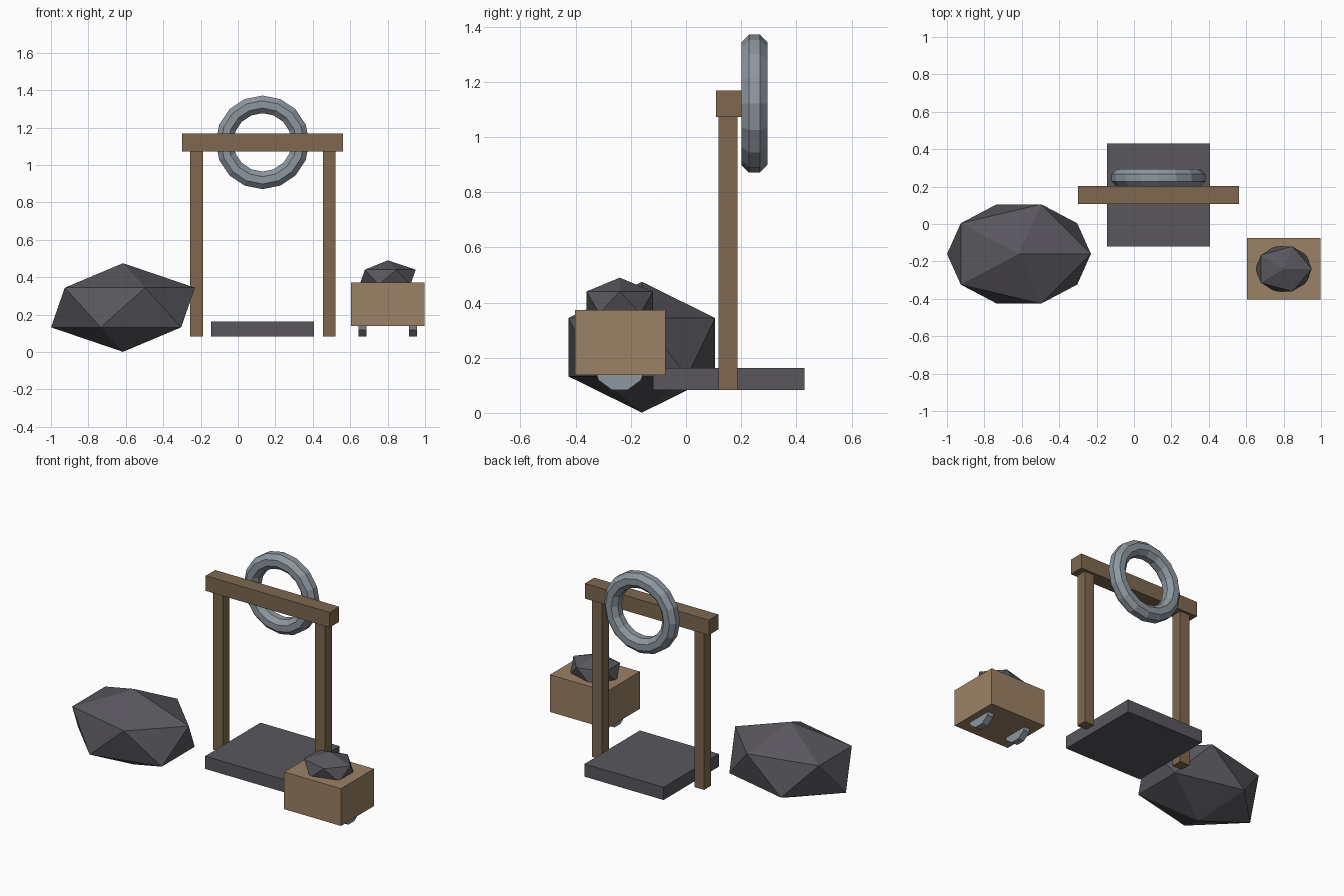
import bpy, bmesh, math
from mathutils import Matrix

if "Cube" in bpy.data.objects:
    bpy.data.objects.remove(bpy.data.objects["Cube"])


def material(name, rgb):
    m = bpy.data.materials.new(name)
    m.diffuse_color = (*rgb, 1)
    m.use_nodes = True
    m.node_tree.nodes["Principled BSDF"].inputs["Base Color"].default_value = m.diffuse_color
    return m


STONE = material("dark stone", (0.10, 0.095, 0.11))
WOOD = material("timber", (0.21, 0.14, 0.08))
CRATE = material("light wood", (0.33, 0.22, 0.13))
METAL = material("metal", (0.27, 0.31, 0.35))


def finish(bm, name, mat):
    bmesh.ops.recalc_face_normals(bm, faces=bm.faces[:])
    me = bpy.data.meshes.new(name)
    bm.to_mesh(me)
    bm.free()
    me.materials.append(mat)
    ob = bpy.data.objects.new(name, me)
    bpy.context.collection.objects.link(ob)
    return ob


def box(name, mat, x, y, z):
    """Box given by its (min, max) along each axis."""
    bm = bmesh.new()
    mid = [(a + b) / 2 for a, b in (x, y, z)]
    size = [b - a for a, b in (x, y, z)]
    bmesh.ops.create_cube(bm, size=1, matrix=Matrix.LocRotScale(mid, None, size))
    finish(bm, name, mat)


def rock(name, centre, scale):
    """Stretched icosahedron."""
    bm = bmesh.new()
    bmesh.ops.create_icosphere(bm, subdivisions=1, radius=1,
                               matrix=Matrix.LocRotScale(centre, None, scale))
    finish(bm, name, STONE)


def ring(name, mat, centre, R, r, major=16, minor=8):
    """Faceted torus facing the front, axis along y."""
    bm = bmesh.new()
    loops = []
    for i in range(major):
        a = 2 * math.pi * i / major
        loop = []
        for j in range(minor):
            b = 2 * math.pi * (j + 0.5) / minor
            d = R + r * math.cos(b)
            loop.append(bm.verts.new((centre[0] + d * math.cos(a),
                                      centre[1] + r * math.sin(b),
                                      centre[2] + d * math.sin(a))))
        loops.append(loop)
    for i in range(major):
        p, q = loops[i], loops[(i + 1) % major]
        for j in range(minor):
            k = (j + 1) % minor
            bm.faces.new((p[j], p[k], q[k], q[j]))
    finish(bm, name, mat)


# Boulder beside the frame
rock("boulder", (-0.615, -0.16, 0.238), (0.43, 0.312, 0.237))

# Shaft slab and timber frame
box("shaft_slab", STONE, (-0.145, 0.405), (-0.12, 0.43), (0.083, 0.163))
for side, x in (("left", -0.222), ("right", 0.488)):
    box(side + "_post", WOOD, (x - 0.034, x + 0.034), (0.118, 0.186), (0.083, 1.075))
box("cross_beam", WOOD, (-0.30, 0.562), (0.108, 0.202), (1.073, 1.168))

# Pulley ring behind the beam
ring("pulley_ring", METAL, (0.131, 0.248, 1.121), 0.203, 0.051)

# Cart with its load and wheels
box("cart_box", CRATE, (0.603, 0.998), (-0.403, -0.075), (0.138, 0.372))
rock("cart_load", (0.80, -0.24, 0.40), (0.168, 0.141, 0.09))
for side, x in (("left", 0.665), ("right", 0.935)):
    bm = bmesh.new()
    bmesh.ops.create_cone(bm, cap_ends=True, segments=10, radius1=0.095, radius2=0.095,
                          depth=0.042, matrix=Matrix.Translation((x, -0.24, 0.174))
                          @ Matrix.Rotation(math.pi / 2, 4, 'Y'))
    finish(bm, side + "_cart_wheel", METAL)
